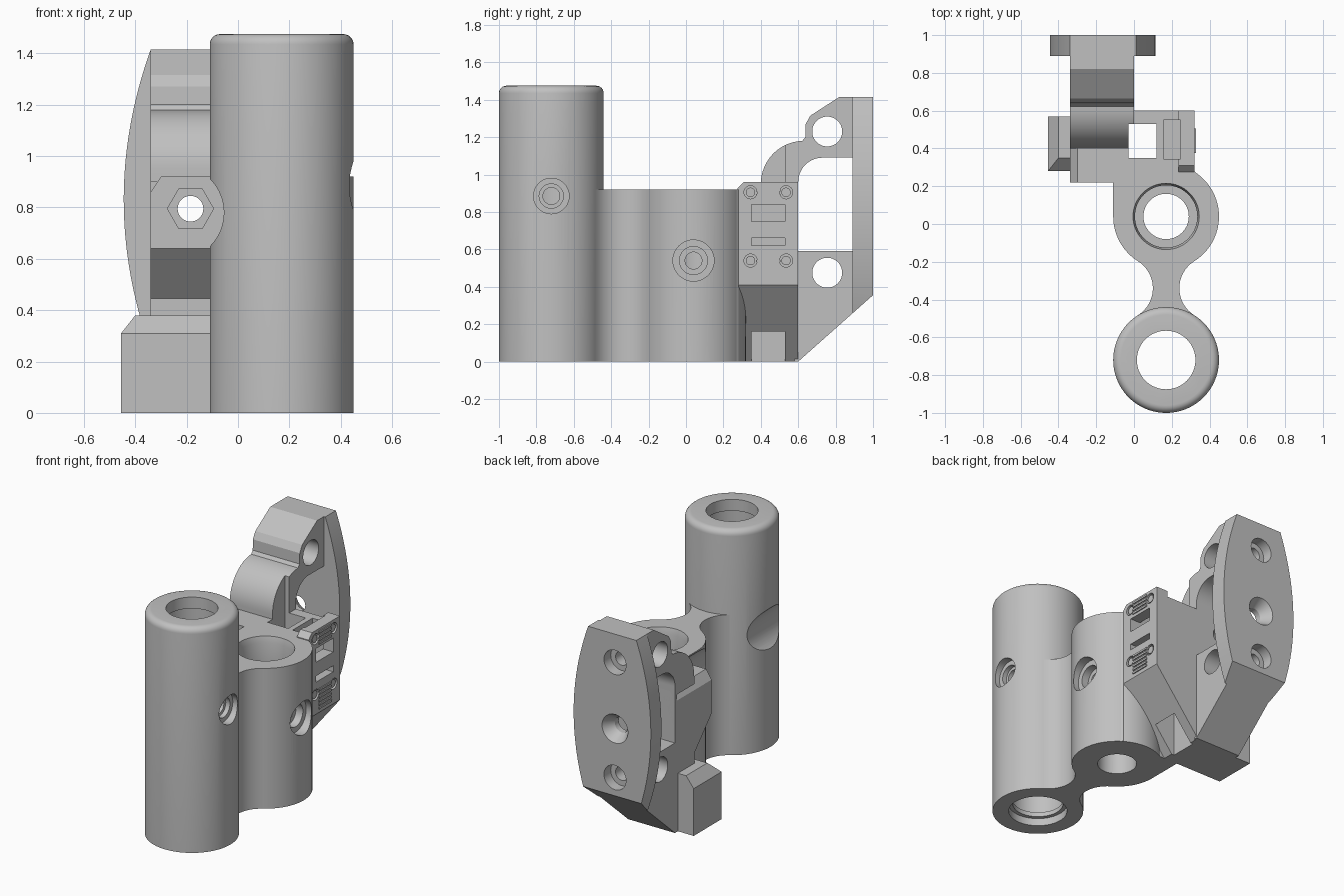
import bpy, bmesh
from math import cos, sin, radians, pi
from mathutils import Vector

cube = bpy.data.objects.get("Cube")
if cube:
    bpy.data.objects.remove(cube)

grey = bpy.data.materials.new("plain_grey")
grey.use_nodes = True
COLOUR = (0.53, 0.53, 0.53, 1)
grey.diffuse_color = COLOUR
grey.node_tree.nodes["Principled BSDF"].inputs["Base Color"].default_value = COLOUR

parts, cutters = [], []


def place(axis, a, b, t):
    return {"x": (t, a, b), "y": (a, t, b), "z": (a, b, t)}[axis]


def skin(name, rings, cutter):
    """Closed solid from a stack of equal rings."""
    bm = bmesh.new()
    loops = [[bm.verts.new(p) for p in ring] for ring in rings]
    n = len(loops[0])
    bm.faces.new(loops[0])
    bm.faces.new(loops[-1])
    for low, high in zip(loops, loops[1:]):
        for i in range(n):
            j = (i + 1) % n
            bm.faces.new((low[i], low[j], high[j], high[i]))
    bmesh.ops.recalc_face_normals(bm, faces=bm.faces)
    mesh = bpy.data.meshes.new(name)
    bm.to_mesh(mesh)
    bm.free()
    mesh.materials.append(grey)
    ob = bpy.data.objects.new(name, mesh)
    bpy.context.collection.objects.link(ob)
    ob.hide_render = cutter
    (cutters if cutter else parts).append(ob)
    return ob


def prism(name, axis, pts, start, end, cutter=False):
    return skin(name, [[place(axis, a, b, t) for a, b in pts] for t in (start, end)], cutter)


def lathe(name, axis, centre, profile, cutter=False, sides=64):
    ca, cb = centre
    rings = []
    for t, r in profile:
        rings.append([place(axis, ca + r * cos(2 * pi * i / sides),
                            cb + r * sin(2 * pi * i / sides), t) for i in range(sides)])
    return skin(name, rings, cutter)


def arc(centre, r, a0, a1, steps=16):
    angles = [radians(a0 + (a1 - a0) * i / steps) for i in range(steps + 1)]
    return [(centre[0] + r * cos(a), centre[1] + r * sin(a)) for a in angles]


def rect(a0, a1, b0, b1):
    return [(a0, b0), (a1, b0), (a1, b1), (a0, b1)]


FRONT, REAR, MID_Y = (0.17, -0.72), (0.17, 0.04), -0.34
BOLT_X = -0.185

# Tubes and the waisted web between them
rim = [(1.435 + 0.04 * sin(radians(a)), 0.24 + 0.04 * cos(radians(a))) for a in range(0, 91, 15)]
lathe("front_tube", "z", FRONT, [(0, 0.28)] + rim, sides=96)
lathe("rear_tube", "z", REAR, [(0, 0.28), (0.92, 0.28)], sides=96)
left_waist = arc((0.17 - 0.239, MID_Y), 0.169, 57.8, -57.8)
right_waist = [(0.34 - x, y) for x, y in reversed(left_waist)]
prism("tube_web", "z", left_waist + right_waist, 0, 0.92)

# Clamp body behind the rear tube
prism("body_shoulder", "z", [(-0.11, 0.04), (0.449, 0.04), (0.39, 0.21), (0.32, 0.28), (-0.11, 0.28)], 0, 0.92)
prism("clamp_body", "y", [(-0.34, 0), (-0.01, 0), (0.32, 0.41), (0.32, 0.92), (-0.3, 0.92), (-0.34, 0.86)], 0.28, 0.6)
prism("nut_face", "y", [(-0.34, 0), (-0.11, 0), (-0.11, 0.92), (-0.3, 0.92), (-0.34, 0.86)], 0.22, 0.28)
prism("side_foot", "y", [(-0.455, 0), (-0.3, 0), (-0.3, 0.38), (-0.4, 0.38), (-0.455, 0.31)], 0.28, 0.57)

# Hooked arm
outline = [(0.58, 0.9), (0.4, 0.9)] + arc((0.63, 0.95), 0.23, 180, 92)
outline += [(0.638, 1.2), (0.64, 1.27), (0.665, 1.315), (0.82, 1.415), (0.9, 1.415), (0.9, 1.09)]
outline += arc((0.73, 0.96), 0.13, 90, 180)
outline += [(0.6, 0.59), (0.9, 0.59), (0.9, 0.266), (0.6, 0), (0.58, 0)]
prism("hooked_arm", "x", outline, -0.34, 0)

# Bowed end plate, with its foot cut on the slope
heights = [0.2 + 1.215 * i / 32 for i in range(33)]
bow = [(0.28 - (z - 0.83) ** 2 * 0.307, z) for z in heights]
prism("end_plate", "y", [(-0.165 + w, z) for w, z in bow] + [(-0.165 - w, z) for w, z in reversed(bow)], 0.89, 1)
prism("slope_cutter", "x", [(0.6, 0), (1.2, 0.5325), (1.2, -0.3), (0.6, -0.3)], -0.6, 0.3, True)

# Socket panel
prism("socket_panel", "x", [(0.28, 0.41), (0.6, 0.41), (0.6, 0.96), (0.31, 0.96), (0.275, 0.925)], 0.235, 0.32)

# Bores and stepped screw holes
lathe("front_bore", "z", FRONT, [(-0.1, 0.18), (0.05, 0.18), (0.05, 0.155), (0.08, 0.155), (0.08, 0.17),
                                 (1.4, 0.17), (1.4, 0.155), (1.6, 0.155)], True)
lathe("rear_bore", "z", REAR, [(-0.1, 0.12), (0.75, 0.12), (0.75, 0.165), (0.88, 0.165), (0.93, 0.178), (1, 0.178)], True)
lathe("front_screw", "x", (-0.72, 0.885), [(0.2, 0.045), (0.37, 0.045), (0.37, 0.065), (0.4, 0.065),
                                           (0.4, 0.095), (0.6, 0.095)], True, 40)
lathe("rear_screw", "x", (0.04, 0.54), [(0.2, 0.045), (0.34, 0.045), (0.34, 0.075), (0.39, 0.075),
                                        (0.39, 0.11), (0.6, 0.11)], True, 40)
for z in (1.23, 0.475):
    lathe("arm_hole", "x", (0.755, z), [(-0.5, 0.08), (0.2, 0.08)], True, 48)
    lathe("plate_screw", "y", (BOLT_X, z), [(0.755, 0.045), (0.93, 0.045), (0.93, 0.08), (1.1, 0.08)], True, 40)
lathe("bolt_hole", "y", (BOLT_X, 0.795), [(0.1, 0.05), (0.93, 0.05), (1.01, 0.1), (1.1, 0.1)], True, 40)
lathe("nut_pocket", "y", (BOLT_X, 0.795), [(0.1, 0.09), (0.34, 0.09)], True, 6)
lathe("tool_relief", "y", (-0.24, 0.78), [(-1.1, 0.185), (0.22, 0.185)], True)
prism("square_shaft", "z", rect(-0.03, 0.12, 0.35, 0.53), -0.1, 1.3, True)
prism("undercut", "x", [(0.22, 0.64), (0.4, 0.445), (0.4, 0.38), (0.35, 0.38), (0.28, 0.31),
                        (0.28, -0.1), (0.1, -0.1), (0.1, 0.64)], -0.6, -0.11, True)

# Socket openings
prism("top_slot", "z", rect(0.155, 0.245, 0.345, 0.55), 0.62, 1.1, True)
prism("wide_opening", "x", rect(0.35, 0.53, 0.75, 0.84), 0.2, 0.5, True)
prism("narrow_opening", "x", rect(0.35, 0.53, 0.62, 0.66), 0.27, 0.5, True)
for z in (0.54, 0.905):
    for y in (0.345, 0.535):
        lathe("pin_recess", "x", (y, z), [(0.29, 0.035), (0.5, 0.035)], True, 24)


def bounds(ob):
    cols = list(zip(*(v.co for v in ob.data.vertices)))
    return [(min(c), max(c)) for c in cols]


def touches(a, b):
    return all(p[0] < q[1] and q[0] < p[1] for p, q in zip(bounds(a), bounds(b)))


# Cut every part with each cutter that reaches it
for part in parts:
    own = [c for c in cutters if touches(part, c)]
    if part.name == "body_shoulder":
        own = [c for c in own if c.name != "undercut"]
    for c in own:
        mod = part.modifiers.new(c.name, "BOOLEAN")
        mod.operation, mod.solver, mod.object = "DIFFERENCE", "EXACT", c
    bpy.context.view_layer.update()
    cut = bpy.data.meshes.new_from_object(part.evaluated_get(bpy.context.evaluated_depsgraph_get()))
    part.modifiers.clear()
    part.data = cut
for c in cutters:
    bpy.data.objects.remove(c)
cutters.clear()

# Pins and raised grille bars on the socket panel
for z in (0.54, 0.905):
    for y in (0.345, 0.535):
        lathe("socket_pin", "x", (y, z), [(0.28, 0.025), (0.315, 0.025)], sides=24)
for base, count in ((0.435, 6), (0.86, 4)):
    for i in range(count):
        z = base + i * 0.024
        prism("grille_bar", "x", rect(0.375, 0.505, z, z + 0.013), 0.3, 0.327)

# Smooth the round walls, keep edges sharp
bpy.ops.object.select_all(action="DESELECT")
for part in parts:
    part.select_set(True)
bpy.context.view_layer.objects.active = parts[0]
bpy.ops.object.shade_smooth_by_angle(angle=radians(25))
